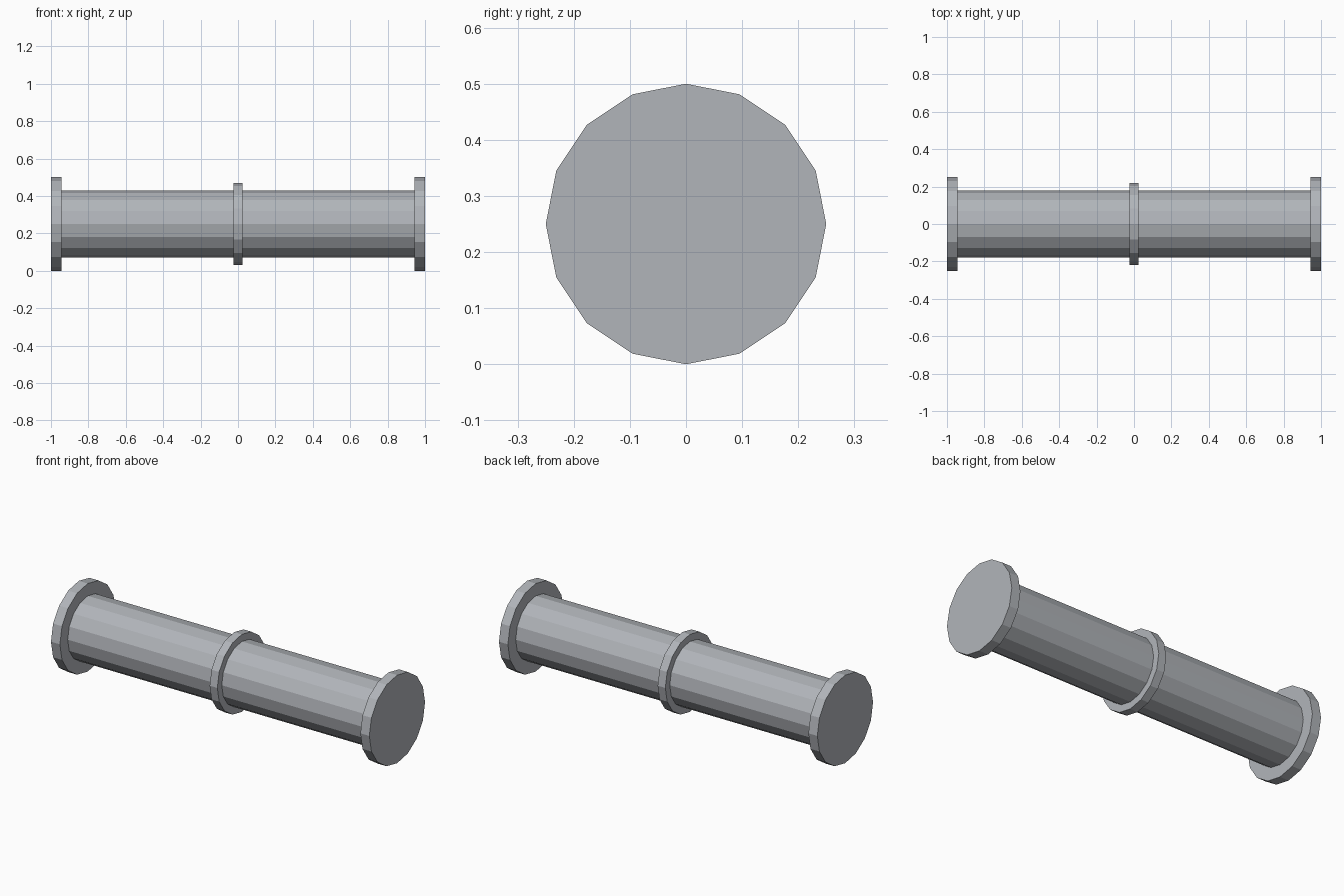
import bpy
import math

cube = bpy.data.objects.get("Cube")
if cube:
    bpy.data.objects.remove(cube, do_unlink=True)

SIDES = 16
AXIS_Z = 0.25
FLANGE_WIDTH = 0.056

# Single grey metal
metal = bpy.data.materials.new("grey_metal")
metal.use_nodes = True
colour = (0.44, 0.46, 0.49, 1)
metal.diffuse_color = colour
metal.node_tree.nodes["Principled BSDF"].inputs["Base Color"].default_value = colour


def disc(name, x, radius, width):
    """Flat-sided cylinder lying along x, with a corner at the top."""
    bpy.ops.mesh.primitive_cylinder_add(
        vertices=SIDES, radius=radius, depth=width,
        location=(x, 0, AXIS_Z), rotation=(0, math.pi / 2, 0))
    part = bpy.context.object
    part.name = name
    part.data.materials.append(metal)
    bpy.ops.object.shade_flat()
    return part


# Straight pipe between the flanges
disc("pipe", 0, 0.18, 2 - 2 * FLANGE_WIDTH)

# Raised band at the middle
disc("middle_ring", 0, 0.22, 0.048)

# Wide closed flange at each end
for side, name in ((1, "left_flange"), (-1, "right_flange")):
    disc(name, side * (1 - FLANGE_WIDTH / 2), 0.25, FLANGE_WIDTH)
